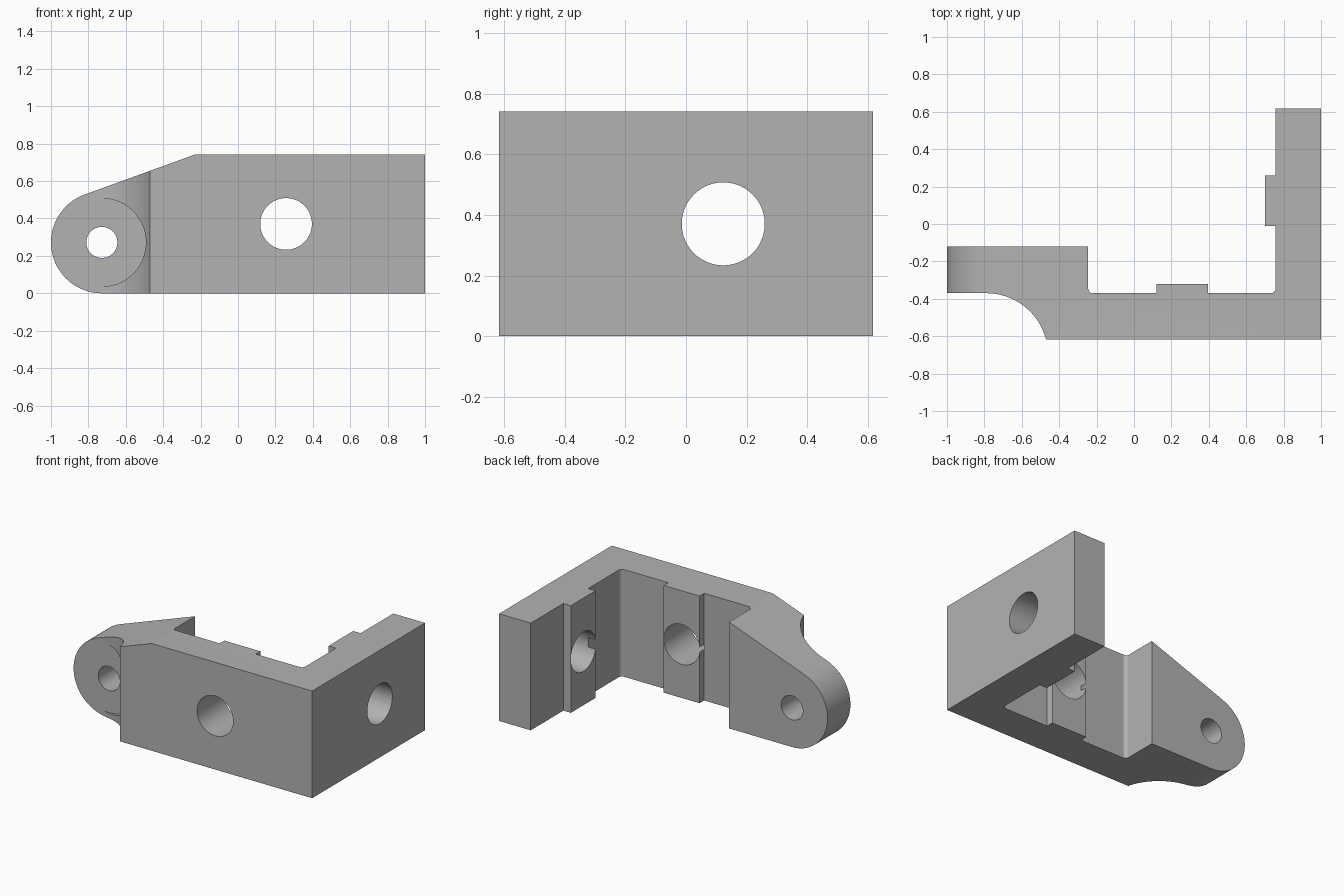
import bpy
import bmesh
from math import radians, cos, sin, acos, atan2, hypot

cube = bpy.data.objects.get("Cube")
if cube:
    bpy.data.objects.remove(cube, do_unlink=True)

steel = bpy.data.materials.new("matt grey")
steel.use_nodes = True
GREY = (0.45, 0.45, 0.45, 1)
steel.diffuse_color = GREY
steel.node_tree.nodes["Principled BSDF"].inputs["Base Color"].default_value = GREY


def arc(center, radius, start, end, steps):
    """Points along an arc, angles in degrees."""
    angles = [radians(start + (end - start) * i / steps) for i in range(steps + 1)]
    return [(center[0] + radius * cos(a), center[1] + radius * sin(a)) for a in angles]


def prism(name, outline, axis, low, high):
    """Extrude a flat outline along the named axis."""
    place = {"x": lambda a, b, h: (h, a, b),
             "y": lambda a, b, h: (a, h, b),
             "z": lambda a, b, h: (a, b, h)}[axis]
    bm = bmesh.new()
    ends = [[bm.verts.new(place(a, b, h)) for a, b in outline] for h in (low, high)]
    bm.faces.new(ends[0])
    bm.faces.new(ends[1])
    n = len(outline)
    for i in range(n):
        j = (i + 1) % n
        bm.faces.new((ends[0][i], ends[0][j], ends[1][j], ends[1][i]))
    bmesh.ops.recalc_face_normals(bm, faces=bm.faces)
    mesh = bpy.data.meshes.new(name)
    bm.to_mesh(mesh)
    bm.free()
    mesh.materials.append(steel)
    obj = bpy.data.objects.new(name, mesh)
    bpy.context.collection.objects.link(obj)
    return obj


def cylinder(name, center, radius, axis, low, high):
    return prism(name, arc(center, radius, 0, 360, 72)[:-1], axis, low, high)


def cut(target, cutter, operation="DIFFERENCE"):
    """Apply a boolean and discard the helper."""
    bpy.context.view_layer.objects.active = target
    mod = target.modifiers.new("cut", "BOOLEAN")
    mod.object = cutter
    mod.operation = operation
    mod.solver = "EXACT"
    bpy.ops.object.modifier_apply(modifier=mod.name)
    bpy.data.objects.remove(cutter, do_unlink=True)


HEIGHT = 0.742
FRONT, BACK = -0.617, 0.617
INNER, WALL = -0.37, 0.757      # inner faces of the front and side walls
EAR_X, EAR_BACK = -0.245, -0.12
PIVOT, EAR_R = (-0.728, 0.272), 0.272
FILLET = 0.025

# Plan of the bracket: L-shaped walls, raised pads and offset ear
scoop_c, scoop_r = (-0.79, -0.70), 0.33
scoop_end = atan2(FRONT - scoop_c[1], 0.319) * 57.2958
plan = [(-1.2, INNER)]
plan += arc(scoop_c, scoop_r, 90, scoop_end, 24)
plan[-1] = (plan[-1][0], FRONT)
plan += [(1, FRONT), (1, BACK), (WALL, BACK)]
plan += [(WALL, 0.26), (0.70, 0.26), (0.70, -0.01), (WALL, -0.01)]
plan += arc((WALL - FILLET, INNER + FILLET), FILLET, 0, -90, 6)
plan += [(0.395, INNER), (0.395, -0.32), (0.12, -0.32), (0.12, INNER)]
plan += arc((EAR_X + FILLET, INNER + FILLET), FILLET, 270, 180, 6)
plan += [(EAR_X, EAR_BACK), (-1.2, EAR_BACK)]
bracket = prism("bracket", plan, "z", -0.1, 0.9)

# Side silhouette: rounded ear with a tangent slope up to full height
shoulder = (-0.23, HEIGHT)
dx, dz = shoulder[0] - PIVOT[0], shoulder[1] - PIVOT[1]
tangent = (atan2(dz, dx) + acos(EAR_R / hypot(dx, dz))) * 57.2958
outline = arc(PIVOT, EAR_R, tangent, 270, 40) + [(1.3, 0), (1.3, HEIGHT), shoulder]
cut(bracket, prism("silhouette", outline, "y", -1, 1), "INTERSECT")

# Round recess on the ear front, then the pivot and mounting holes
cut(bracket, cylinder("ear_recess", PIVOT, 0.236, "y", -1, INNER - 0.0005))
cut(bracket, cylinder("pivot_hole", PIVOT, 0.083, "y", -1, 1))
cut(bracket, cylinder("front_hole", (0.257, 0.371), 0.138, "y", -1, 0))
cut(bracket, cylinder("side_hole", (0.123, 0.371), 0.137, "x", 0.5, 1.5))

# Smooth curved faces, crisp edges
bpy.ops.object.select_all(action="DESELECT")
bracket.select_set(True)
bpy.context.view_layer.objects.active = bracket
bpy.ops.object.shade_smooth_by_angle(angle=radians(25))
weighted = bracket.modifiers.new("weighted_normals", "WEIGHTED_NORMAL")
weighted.keep_sharp = True
